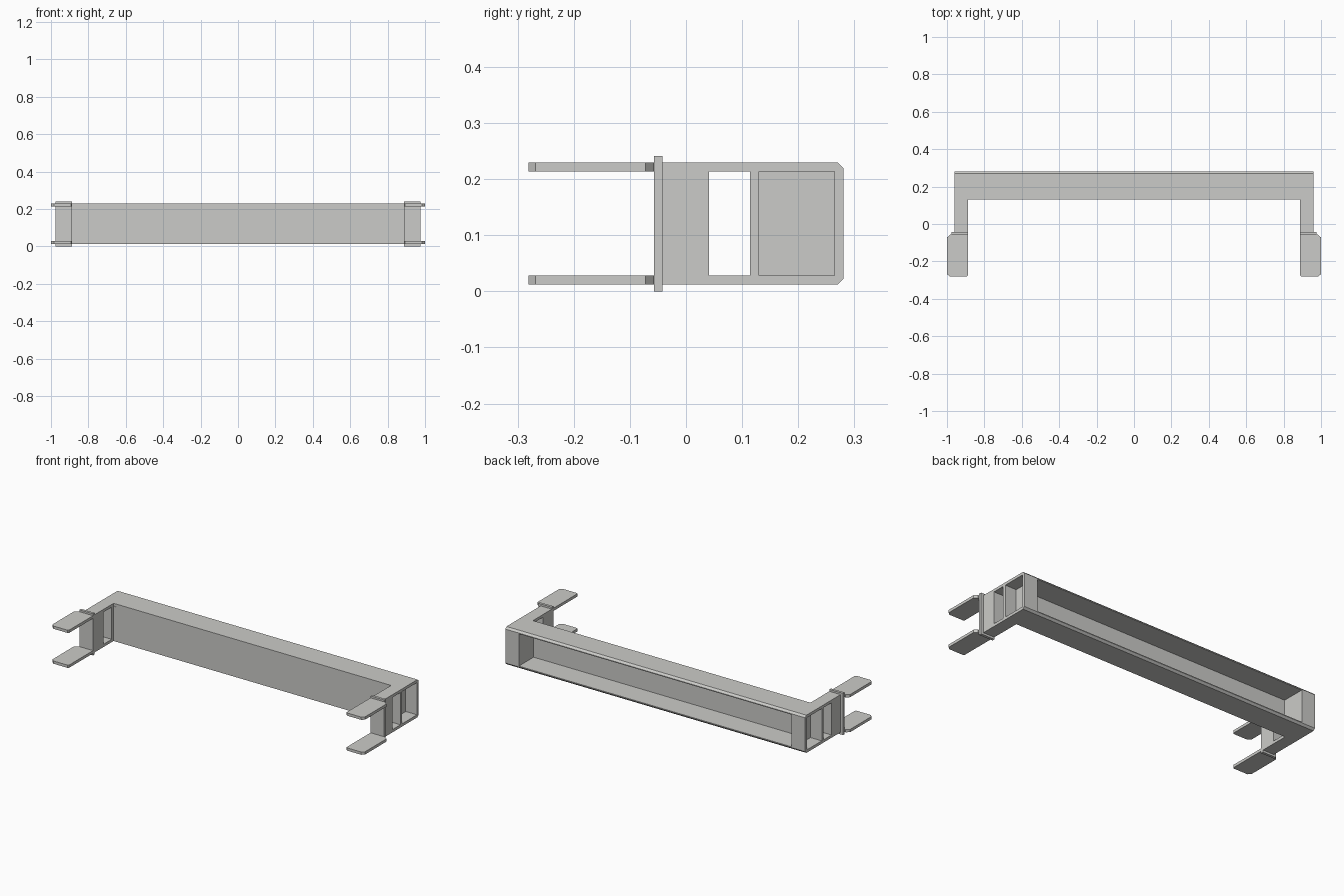
import bpy, bmesh

if "Cube" in bpy.data.objects:
    bpy.data.objects.remove(bpy.data.objects["Cube"])

grey = bpy.data.materials.new("light grey")
grey.diffuse_color = (0.6, 0.6, 0.58, 1)
grey.use_nodes = True
grey.node_tree.nodes["Principled BSDF"].inputs["Base Color"].default_value = grey.diffuse_color

XI, XO = 0.888, 0.96          # inner and outer side of the arms
Z0, Z1, T = 0.012, 0.23, 0.016  # frame bottom, top, plate thickness


def extrude(name, outline, axis, a, b):
    """Extrude a 2D outline along x (y,z points) or z (x,y points)."""
    bm = bmesh.new()
    place = (lambda p, h: (h, p[0], p[1])) if axis == "x" else (lambda p, h: (p[0], p[1], h))
    face = bm.faces.new([bm.verts.new(place(p, a)) for p in outline])
    new = bmesh.ops.extrude_face_region(bm, geom=[face])["geom"]
    verts = [v for v in new if isinstance(v, bmesh.types.BMVert)]
    bmesh.ops.translate(bm, verts=verts, vec=place((0, 0), b - a))
    bmesh.ops.recalc_face_normals(bm, faces=bm.faces)
    me = bpy.data.meshes.new(name)
    bm.to_mesh(me)
    bm.free()
    me.materials.append(grey)
    ob = bpy.data.objects.new(name, me)
    bpy.context.collection.objects.link(ob)
    return ob


def box(name, x0, x1, y0, y1, z0, z1):
    return extrude(name, [(x0, y0), (x1, y0), (x1, y1), (x0, y1)], "z", z0, z1)


# U-shaped top and bottom plates with a chamfered back edge
U = [(-XO, -0.045), (-XI, -0.045), (-XI, 0.131), (XI, 0.131),
     (XI, -0.045), (XO, -0.045), (XO, 0.27), (-XO, 0.27)]
for label, zo, zi in (("top", Z1, Z1 - T), ("bottom", Z0, Z0 + T)):
    extrude(label + "_plate", U, "z", min(zo, zi), max(zo, zi))
    s = 1 if zo > zi else -1
    extrude(label + "_back_edge", [(0.27, zo), (0.281, zo - s * 0.011),
                                   (0.281, zi), (0.27, zi)], "x", -XO, XO)

# Long web of the beam, open at the back
box("beam_web", -XI, XI, 0.131, 0.146, Z0 + T, Z1 - T)

for side, s in (("left", -1), ("right", 1)):
    def sbox(name, x0, x1, *r):
        lo, hi = sorted((s * x0, s * x1))
        return box(side + "_" + name, lo, hi, *r)
    # Ribs between the plates
    sbox("arm_block", XI, XO, -0.045, 0.041, Z0 + T, Z1 - T)
    sbox("arm_rib", XI, XO, 0.114, 0.13, Z0 + T, Z1 - T)
    sbox("end_panel", XI - 0.015, XI, 0.13, 0.281, Z0 + T, Z1 - T)
    sbox("back_post", XI, XO, 0.265, 0.281, Z0 + T, Z1 - T)
    # Flange at the front of the arm
    sbox("flange", XI, 0.975, -0.057, -0.042, 0, 0.241)
    # Two flat prongs with clipped outer corners
    P = [(XI, -0.057), (0.982, -0.057), (1.0, -0.072),
         (1.0, -0.268), (0.985, -0.281), (XI + 0.006, -0.281), (XI, -0.275)]
    for label, z in (("lower", Z0), ("upper", Z1 - T)):
        extrude(f"{side}_{label}_prong", [(s * x, y) for x, y in P], "z", z, z + T)
